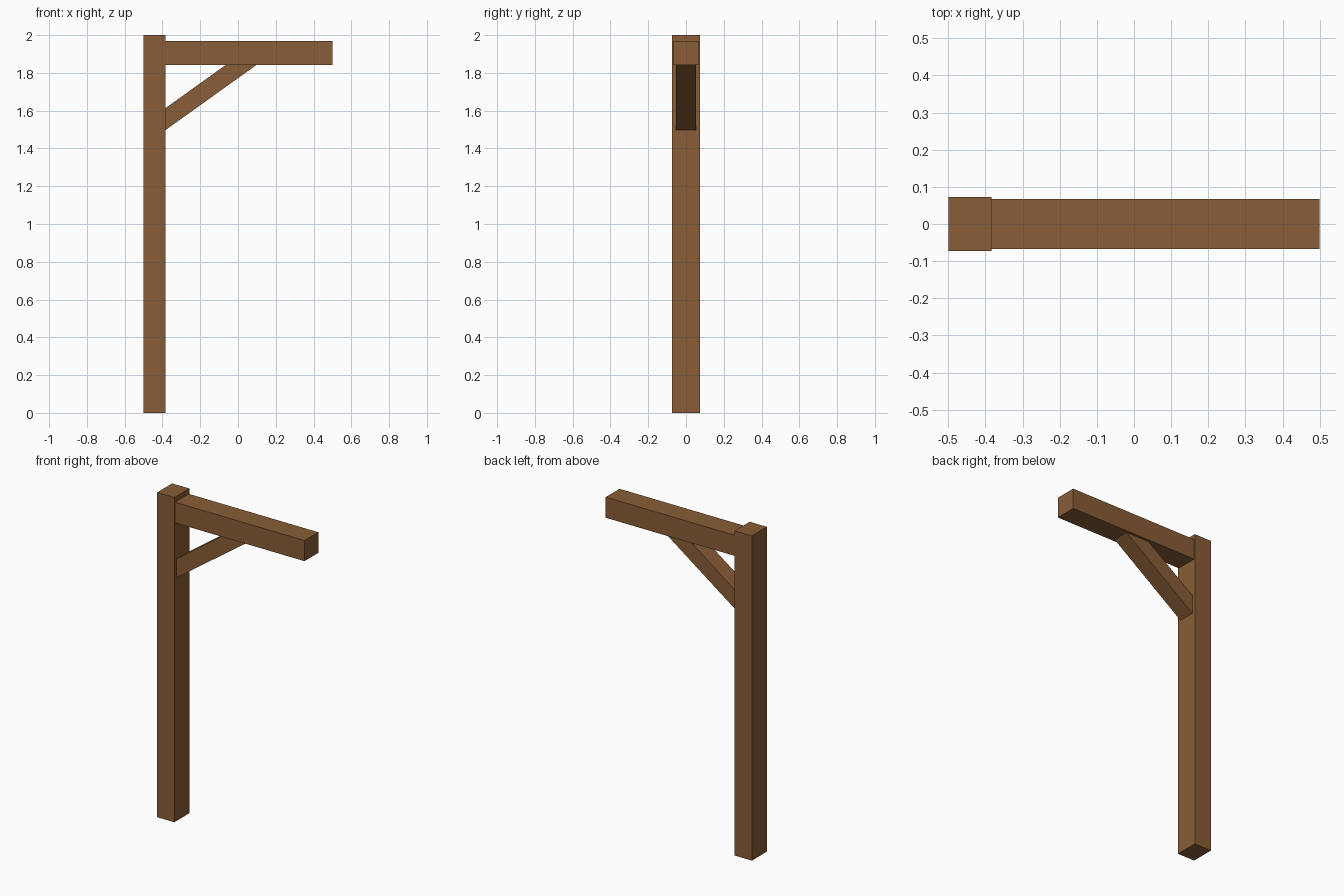
import bpy, bmesh

if "Cube" in bpy.data.objects:
    bpy.data.objects.remove(bpy.data.objects["Cube"])

wood = bpy.data.materials.new("brown_wood")
wood.diffuse_color = (0.25, 0.11, 0.038, 1)
wood.use_nodes = True
wood.node_tree.nodes["Principled BSDF"].inputs["Base Color"].default_value = wood.diffuse_color


def timber(name, profile, half_width):
    """Extrude an (x, z) outline symmetrically along y."""
    bm = bmesh.new()
    face = bm.faces.new([bm.verts.new((x, -half_width, z)) for x, z in profile])
    ext = bmesh.ops.extrude_face_region(bm, geom=[face])
    verts = [g for g in ext["geom"] if isinstance(g, bmesh.types.BMVert)]
    bmesh.ops.translate(bm, verts=verts, vec=(0, 2 * half_width, 0))
    bmesh.ops.recalc_face_normals(bm, faces=bm.faces)
    mesh = bpy.data.meshes.new(name)
    bm.to_mesh(mesh)
    bm.free()
    mesh.materials.append(wood)
    obj = bpy.data.objects.new(name, mesh)
    bpy.context.collection.objects.link(obj)
    return obj


def rect(x0, x1, z0, z1):
    return [(x0, z0), (x1, z0), (x1, z1), (x0, z1)]


POST_X = -0.383   # inner face of the post
BEAM_Z = 1.842    # underside of the beam

# Upright post
timber("post", rect(-0.5, POST_X, 0, 2), 0.073)
# Horizontal arm
timber("beam", rect(POST_X, 0.5, BEAM_Z, 1.969), 0.067)
# Diagonal brace, ends cut flush to post and beam
timber("brace", [(POST_X, 1.498), (0.098, BEAM_Z), (-0.065, BEAM_Z), (POST_X, 1.614)], 0.052)
